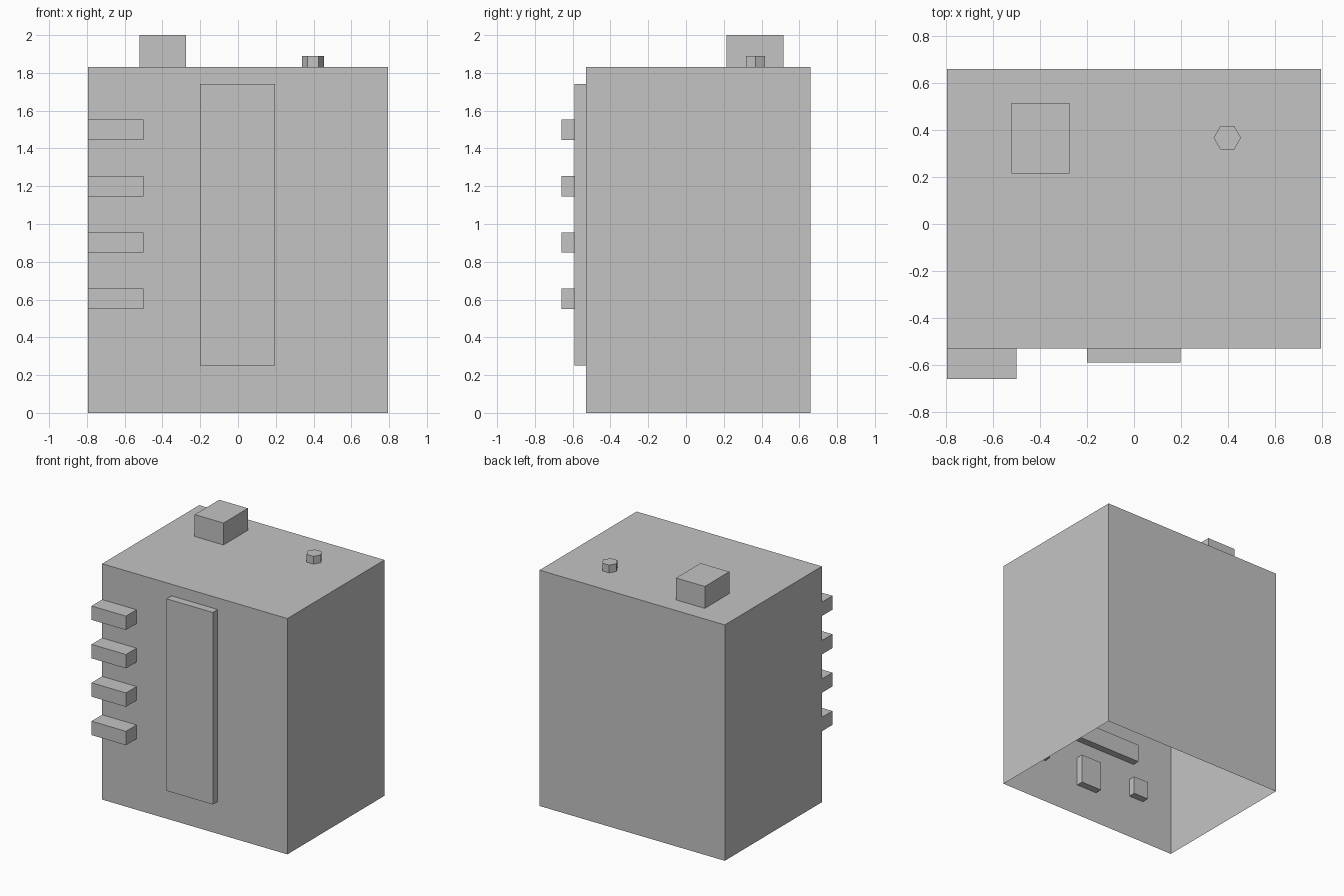
import bpy, bmesh
from mathutils import Vector

if "Cube" in bpy.data.objects:
    bpy.data.objects.remove(bpy.data.objects["Cube"])

grey = bpy.data.materials.new("plain grey")
grey.diffuse_color = (0.55, 0.55, 0.55, 1)
grey.use_nodes = True
grey.node_tree.nodes["Principled BSDF"].inputs["Base Color"].default_value = grey.diffuse_color


def finish(name, bm, open_side):
    """Remove the face looking along open_side and make the object."""
    d = Vector(open_side)
    bm.normal_update()
    gone = [f for f in bm.faces if f.normal.dot(d) > 0.99]
    bmesh.ops.delete(bm, geom=gone, context='FACES')
    me = bpy.data.meshes.new(name)
    bm.to_mesh(me)
    bm.free()
    me.materials.append(grey)
    ob = bpy.data.objects.new(name, me)
    bpy.context.collection.objects.link(ob)
    return ob


def box(name, x, y, z, open_side):
    bm = bmesh.new()
    bmesh.ops.create_cube(bm, size=1)
    for v in bm.verts:
        for i, (lo, hi) in enumerate((x, y, z)):
            v.co[i] = hi if v.co[i] > 0 else lo
    return finish(name, bm, open_side)


DOWN, BACK, FRONT = (0, 0, -1), (0, 1, 0), (0, -1, 0)
WALL = -0.53   # y of the front wall
TOP = 1.83

# hollow body, open underneath
box("body_shell", (-0.795, 0.795), (WALL, 0.66), (0, TOP), DOWN)

# front panel and side rungs
box("front_panel", (-0.2, 0.197), (-0.59, WALL), (0.25, 1.74), BACK)
for i in range(4):
    z = 0.55 + 0.298 * i
    box(f"rung_{i + 1}", (-0.795, -0.5), (-0.66, WALL), (z, z + 0.108), BACK)

# block on the roof
box("roof_block", (-0.522, -0.275), (0.215, 0.515), (TOP, 2.0), DOWN)

# six-sided cap on the roof
bm = bmesh.new()
bmesh.ops.create_cone(bm, cap_ends=True, segments=6, radius1=0.058,
                      radius2=0.058, depth=0.06)
# put two corners on the x axis
if not any(abs(v.co.y) < 1e-4 for v in bm.verts):
    for v in bm.verts:
        v.co.x, v.co.y = v.co.y, -v.co.x
bmesh.ops.translate(bm, verts=bm.verts, vec=(0.397, 0.367, TOP + 0.03))
finish("hex_cap", bm, DOWN)

# raised pieces on the inside of the front wall
inside = (WALL, WALL + 0.055)
box("inner_bar", (-0.44, 0.44), inside, (0.62, 0.76), FRONT)
box("inner_middle_plate", (-0.085, 0.095), inside, (0.25, 0.48), FRONT)
for side, x in (("left", (-0.53, -0.4)), ("right", (0.4, 0.53))):
    box(f"inner_{side}_plate", x, inside, (0.34, 0.48), FRONT)
